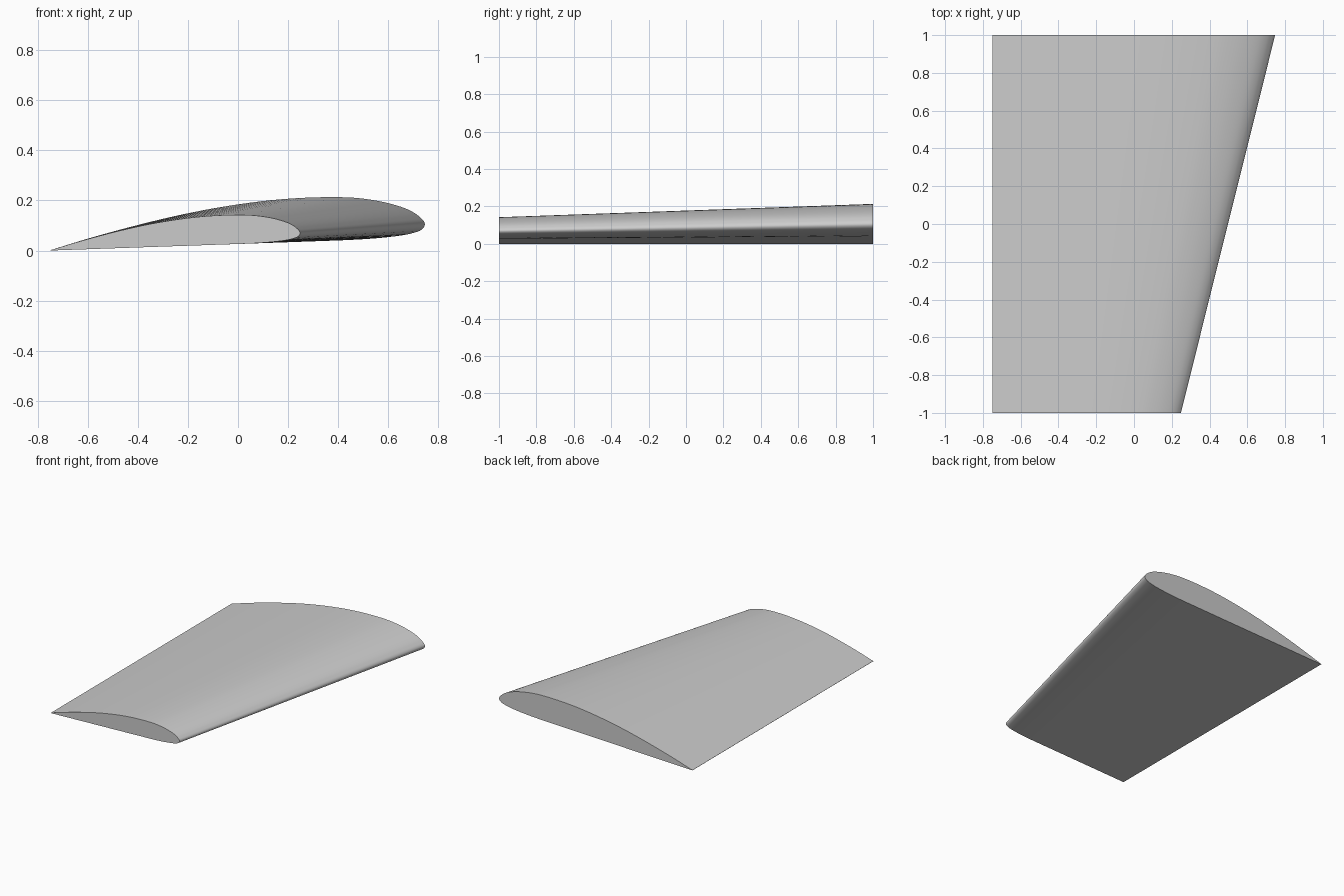
import bpy, bmesh, math
from mathutils import Vector, Matrix

cube = bpy.data.objects.get("Cube")
if cube:
    bpy.data.objects.remove(cube, do_unlink=True)

# Plain grey skin
grey = bpy.data.materials.new("plain grey")
grey.use_nodes = True
colour = (0.6, 0.6, 0.6, 1)
grey.diffuse_color = colour
grey.node_tree.nodes["Principled BSDF"].inputs["Base Color"].default_value = colour

# Flat-bottomed wing section in percent of chord: (distance from nose, height)
UPPER = [(100, .1), (90, 2.8), (80, 5.2), (70, 7.35), (60, 9.15), (50, 10.5),
         (40, 11.4), (30, 11.7), (20, 11.36), (15, 10.7), (10, 9.6), (5, 7.9),
         (2.5, 6.5), (1.2, 5.4), (.3, 4.4)]
LOWER = [(0, 3.5), (.3, 2.7), (1.2, 1.93), (2.5, 1.47), (5, .93), (10, .42),
         (15, .15), (20, .03), (30, 0), (65, 0), (100, 0)]
INCIDENCE = math.radians(2)
STEPS = 4


def smooth_path(points):
    """Centripetal spline through the points, so the nose stays round."""
    pts = [Vector(p) for p in points]
    pts = [2 * pts[0] - pts[1]] + pts + [2 * pts[-1] - pts[-2]]
    path = []
    for a, b, c, d in zip(pts, pts[1:], pts[2:], pts[3:]):
        t1 = math.sqrt((b - a).length)
        t2 = t1 + math.sqrt((c - b).length)
        t3 = t2 + math.sqrt((d - c).length)
        for i in range(STEPS):
            t = t1 + (t2 - t1) * i / STEPS
            ab = a.lerp(b, t / t1)
            bc = b.lerp(c, (t - t1) / (t2 - t1))
            cd = c.lerp(d, (t - t2) / (t3 - t2))
            abc = ab.lerp(bc, t / t2)
            bcd = bc.lerp(cd, (t - t1) / (t3 - t1))
            path.append(abc.lerp(bcd, (t - t1) / (t2 - t1)))
    return path + [pts[-2]]


section = smooth_path(UPPER + LOWER)
tilt = Matrix.Rotation(-INCIDENCE, 3, 'Y')


def section_ring(bm, chord, y):
    """Place one section with its trailing edge on the straight rear line."""
    ring = []
    for p in section:
        co = tilt @ Vector((100 - p.x, 0, p.y)) * chord / 100
        ring.append(bm.verts.new((co.x - 0.75, y, max(co.z, 0))))
    return ring


# Tapered wing panel: small tip at the front, large root at the back
bm = bmesh.new()
tip = section_ring(bm, 1.0, -1)
root = section_ring(bm, 1.5, 1)
count = len(tip)
for i in range(count):
    j = (i + 1) % count
    bm.faces.new((tip[i], tip[j], root[j], root[i])).smooth = True
bm.faces.new(tip)
bm.faces.new(root[::-1])
bmesh.ops.recalc_face_normals(bm, faces=bm.faces)

mesh = bpy.data.meshes.new("wing_panel")
bm.to_mesh(mesh)
bm.free()
mesh.materials.append(grey)
wing = bpy.data.objects.new("wing_panel", mesh)
bpy.context.collection.objects.link(wing)

# Smooth skin with crisp end caps and trailing edge
bpy.ops.object.select_all(action='DESELECT')
wing.select_set(True)
bpy.context.view_layer.objects.active = wing
bpy.ops.object.shade_smooth_by_angle(angle=math.radians(30))
